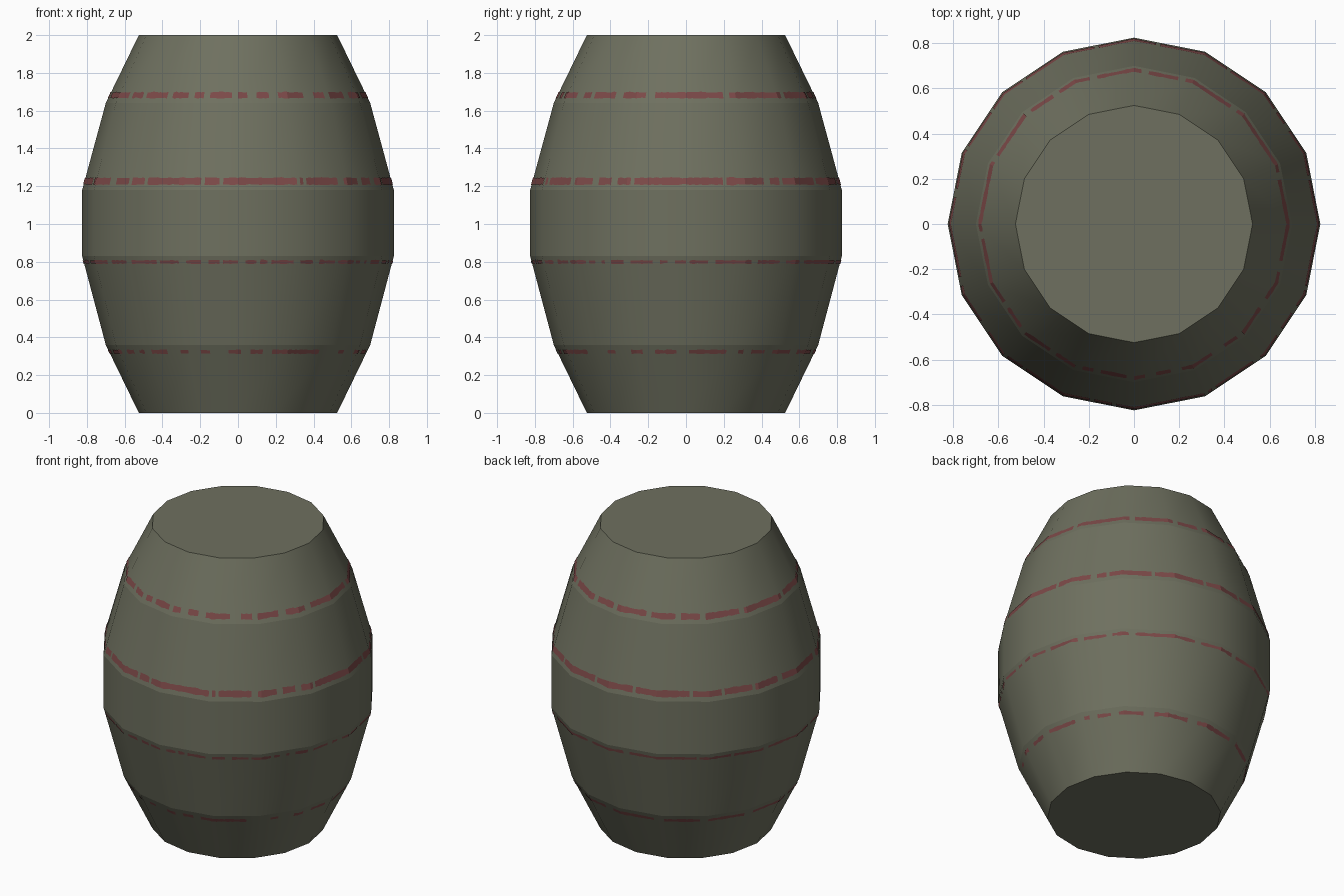
import bpy, bmesh, math, random

if "Cube" in bpy.data.objects:
    bpy.data.objects.remove(bpy.data.objects["Cube"])

random.seed(4)
SIDES = 16
PROFILE = [(0.525, 0.0), (0.70, 0.36), (0.825, 0.83), (0.825, 1.18), (0.70, 1.64), (0.525, 2.0)]


def material(name, rgb):
    m = bpy.data.materials.new(name)
    m.diffuse_color = (*rgb, 1)
    m.use_nodes = True
    m.node_tree.nodes["Principled BSDF"].inputs["Base Color"].default_value = m.diffuse_color
    return m


olive = material("olive_drab", (0.157, 0.163, 0.115))
red = material("faded_red", (0.20, 0.066, 0.064))


def make_object(name, bm, mat):
    me = bpy.data.meshes.new(name)
    bm.to_mesh(me)
    bm.free()
    me.materials.append(mat)
    ob = bpy.data.objects.new(name, me)
    bpy.context.collection.objects.link(ob)
    return ob


# Barrel body: 16-sided lathe, smooth around, sharp at each ring
bm = bmesh.new()
rings = []
for r, z in PROFILE:
    rings.append([bm.verts.new((r * math.cos(math.tau * i / SIDES), r * math.sin(math.tau * i / SIDES), z))
                  for i in range(SIDES)])
for a, b in zip(rings, rings[1:]):
    for i in range(SIDES):
        j = (i + 1) % SIDES
        bm.faces.new((a[i], a[j], b[j], b[i])).smooth = True
bm.faces.new(rings[0][::-1])
bm.faces.new(rings[-1])
for e in bm.edges:
    if abs(e.verts[0].co.z - e.verts[1].co.z) < 1e-4:
        e.smooth = False
make_object("barrel_body", bm, olive)


def radius(z):
    for (r0, z0), (r1, z1) in zip(PROFILE, PROFILE[1:]):
        if z <= z1:
            return r0 + (r1 - r0) * (z - z0) / (z1 - z0)


def on_surface(step, per_side, z):
    # point on the flat-sided surface, a hair outside the body
    side, k = divmod(step, per_side)
    a0, a1 = math.tau * side / SIDES, math.tau * (side + 1) / SIDES
    t, r = k / per_side, radius(z) + 0.003
    return (r * ((1 - t) * math.cos(a0) + t * math.cos(a1)),
            r * ((1 - t) * math.sin(a0) + t * math.sin(a1)), z)


def stripe(name, z0, z1, front_gaps, right_gaps, gap):
    # worn painted band: thin plates broken at the gaps
    per_side = 16
    total = SIDES * per_side
    r = radius((z0 + z1) / 2)
    half = math.degrees(gap / r)
    gaps = [-90 + math.degrees(math.asin(x / r)) for x in front_gaps]
    gaps += [math.degrees(math.asin(y / r)) for y in right_gaps]
    a = 55
    while a < 210:
        a += random.uniform(12, 32)
        gaps.append(a)
    bm = bmesh.new()
    wobble = [random.uniform(0, 0.006) for _ in range(total)]
    for s in range(total):
        ang = 360 * (s + 0.5) / total
        if any(abs((ang - g + 180) % 360 - 180) < half for g in gaps):
            continue
        n = (s + 1) % total
        bm.faces.new([bm.verts.new(p) for p in (
            on_surface(s, per_side, z0 + wobble[s]), on_surface(n, per_side, z0 + wobble[n]),
            on_surface(n, per_side, z1 - wobble[n]), on_surface(s, per_side, z1 - wobble[s]))])
    bmesh.ops.remove_doubles(bm, verts=bm.verts, dist=1e-5)
    make_object(name, bm, red)


stripe("upper_stripe", 1.663, 1.701, [-.49, -.36, -.25, -.165, -.02, .075, .19, .37, .575],
       [-.56, -.49, -.35, -.19, .21, .51], 0.018)
stripe("upper_middle_stripe", 1.205, 1.248, [-.66, -.57, -.49, -.19, -.09, .325, .55, .65, .715],
       [-.73, -.61, -.48, -.28, .21, .435, .51, .69], 0.014)
stripe("lower_middle_stripe", 0.787, 0.811, [-.69, -.575, -.43, -.29, -.175, -.09, .02, .11, .17, .315, .525, .67],
       [-.7, -.525, -.425, -.315, -.165, -.08, .01, .14, .365, .515, .62], 0.017)
stripe("bottom_stripe", 0.31, 0.337, [-.545, -.36, -.33, -.23, -.13, -.07, .045, .16, .45, .5, .58],
       [-.5, -.44, -.315, -.2, -.015, .245, .33, .44, .575], 0.028)
